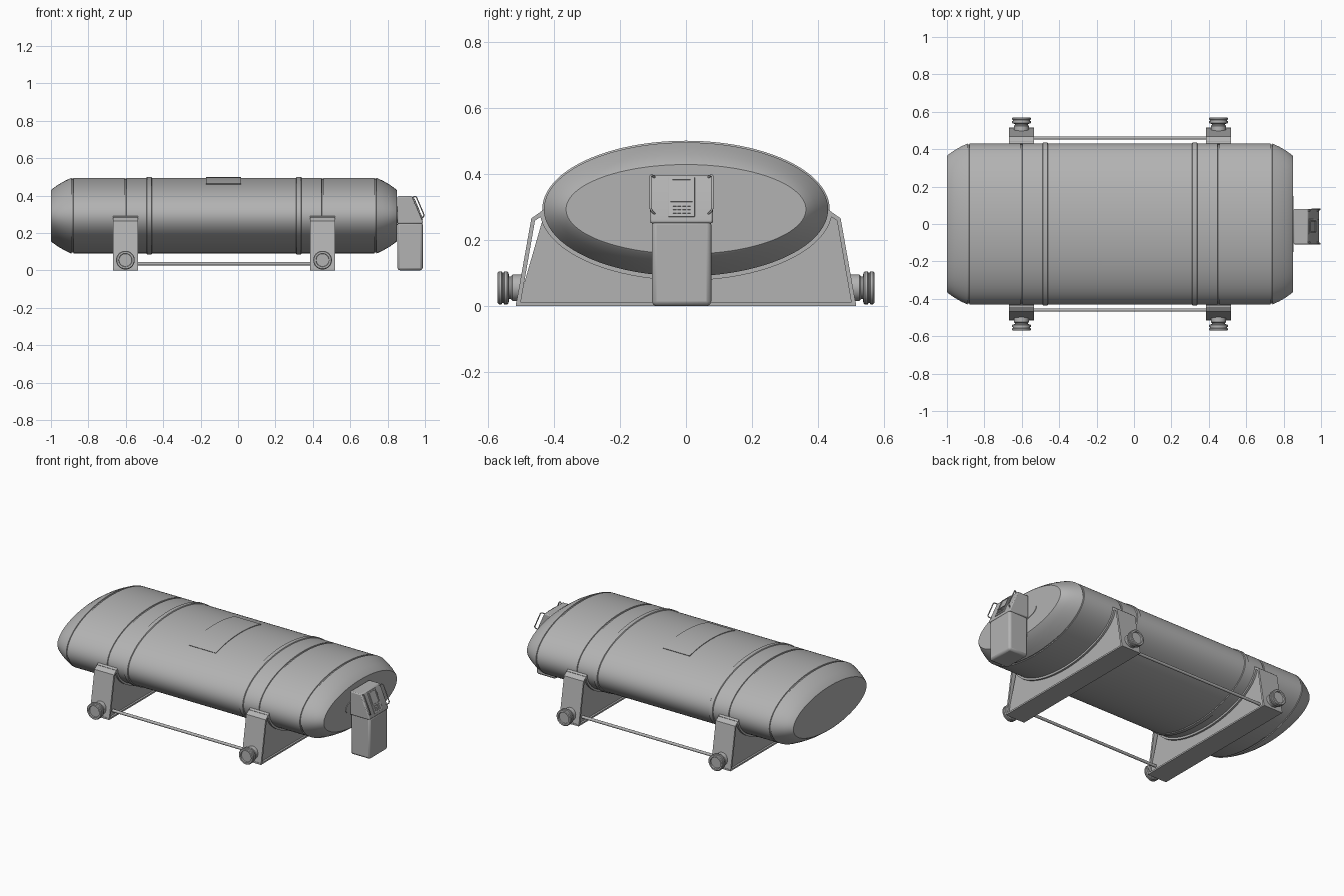
import bpy, bmesh, math
from mathutils import Matrix, Vector

cube = bpy.data.objects.get("Cube")
if cube:
    bpy.data.objects.remove(cube, do_unlink=True)

grey = bpy.data.materials.new("mid grey")
grey.use_nodes = True
GREY = (0.45, 0.45, 0.45, 1)
grey.diffuse_color = GREY
grey.node_tree.nodes["Principled BSDF"].inputs["Base Color"].default_value = GREY

CZ, RY, RZ = 0.2925, 0.43, 0.2025      # tank axis height and half axes
SADDLES = (-0.602, 0.452)


def finish(name, bm, bevel=0, segments=2):
    bmesh.ops.recalc_face_normals(bm, faces=bm.faces)
    me = bpy.data.meshes.new(name)
    bm.to_mesh(me)
    bm.free()
    me.materials.append(grey)
    ob = bpy.data.objects.new(name, me)
    bpy.context.collection.objects.link(ob)
    if bevel:
        mod = ob.modifiers.new("bevel", "BEVEL")
        mod.width, mod.segments, mod.limit_method = bevel, segments, "ANGLE"
    bpy.ops.object.select_all(action="DESELECT")
    ob.select_set(True)
    bpy.context.view_layer.objects.active = ob
    bpy.ops.object.shade_smooth_by_angle(angle=math.radians(25))
    return ob


def prism(name, pts, start, end, axis="x", bevel=0):
    """Extrude a profile along x (points y, z) or along y (points x, z)."""
    bm = bmesh.new()
    place = (lambda p, t: (t, p[0], p[1])) if axis == "x" else (lambda p, t: (p[0], t, p[1]))
    a = [bm.verts.new(place(p, start)) for p in pts]
    b = [bm.verts.new(place(p, end)) for p in pts]
    bm.faces.new(a)
    bm.faces.new(b[::-1])
    for i in range(len(pts)):
        j = (i + 1) % len(pts)
        bm.faces.new((a[i], a[j], b[j], b[i]))
    return finish(name, bm, bevel)


def box(name, lo, hi, bevel=0, frame=Matrix()):
    bm = bmesh.new()
    lo, hi = Vector(lo), Vector(hi)
    m = frame @ Matrix.Translation((lo + hi) / 2) @ Matrix.Diagonal((*(hi - lo), 1))
    bmesh.ops.create_cube(bm, size=1, matrix=m)
    return finish(name, bm, bevel)


def lathe(name, rings, point, n=32):
    """Skin closed rings given as (position, size), with capped ends."""
    bm = bmesh.new()
    loops = [[bm.verts.new(point(p, r, math.tau * k / n)) for k in range(n)] for p, r in rings]
    for a, b in zip(loops, loops[1:]):
        for i in range(n):
            j = (i + 1) % n
            bm.faces.new((a[i], a[j], b[j], b[i]))
    bm.faces.new(loops[0])
    bm.faces.new(loops[-1])
    return finish(name, bm)


def ellipse(d, a):
    return ((RY + d) * math.cos(a), CZ + (RZ + d) * math.sin(a))


def arc(d, a0, a1, n=40):
    return [ellipse(d, math.radians(a0 + (a1 - a0) * i / n)) for i in range(n + 1)]


# Tank shell: domed shoulders, weld grooves and two raised bands
rings = [(-1, -0.067), (-0.995, -0.061), (-0.96, -0.036), (-0.925, -0.016)]
for x in (-0.885, -0.602, 0.452, 0.735):
    rings += [(x - 0.006, 0), (x - 0.004, -0.005), (x + 0.004, -0.005), (x + 0.006, 0)]
for x in (-0.475, 0.325):
    rings += [(x - 0.015, 0), (x - 0.012, 0.005), (x + 0.012, 0.005), (x + 0.015, 0)]
rings += [(0.775, -0.016), (0.81, -0.036), (0.845, -0.061), (0.85, -0.067)]
rings.sort()
lathe("tank_shell", rings, lambda x, d, a: (x, *ellipse(d, a)), 96)

# Oval plates on both tank ends
for name, x0, x1 in (("right_end_plate", -1, -0.998), ("left_end_plate", 0.848, 0.853)):
    lathe(name, [(x0, 1), (x1, 1)],
          lambda x, r, a: (x, 0.15 * math.cos(a), CZ + 0.05 * math.sin(a)), 48)

# Curved access hatch on top of the tank
hatch_a0 = math.degrees(math.acos(0.205 / RY))
hatch_a1 = math.degrees(math.acos(-0.24 / RY))
prism("top_hatch", arc(0.004, hatch_a0, hatch_a1) + arc(-0.004, hatch_a1, hatch_a0), -0.17, 0.015)

# Saddles: web, flanges and a curved wear pad under the tank
for side, x in zip(("right", "left"), SADDLES):
    w = 0.0675
    web = [(-0.508, 0.005), (0.508, 0.005), (0.462, 0.262), (0.426, 0.285)]
    prism(side + "_saddle_web", web + arc(-0.003, -2, -178), x - w + 0.012, x + w - 0.012)
    prism(side + "_saddle_pad", arc(0.013, -178, -2) + arc(-0.003, -2, -178), x - w, x + w)
    box(side + "_saddle_base", (x - w, -0.515, 0), (x + w, 0.515, 0.01))
    for s, end in ((-1, "front"), (1, "back")):
        flange = [(0.515, 0), (0.468, 0.265), (0.43, 0.292), (0.425, 0.28), (0.457, 0.258), (0.502, 0)]
        prism(f"{side}_{end}_saddle_flange", [(s * y, z) for y, z in flange], x - w, x + w)
        # Flanged round port on the saddle foot
        port = [(0.49, 0.04), (0.525, 0.04), (0.53, 0.034), (0.535, 0.034), (0.537, 0.046),
                (0.541, 0.05), (0.55, 0.05), (0.552, 0.046), (0.556, 0.046), (0.558, 0.05),
                (0.566, 0.05), (0.57, 0.046), (0.57, 0.036), (0.562, 0.034)]
        lathe(f"{side}_{end}_port", port,
              lambda y, r, a: (x + r * math.cos(a), s * y, 0.055 + r * math.sin(a)))

# Tie rods between the saddles
for s, end in ((-1, "front"), (1, "back")):
    lathe(end + "_tie_rod", [(SADDLES[0], 0.009), (SADDLES[1], 0.009)],
          lambda x, r, a: (x, s * 0.46 + r * math.cos(a), 0.036 + r * math.sin(a)), 16)

# Control pedestal: column and sloped head
PY = -0.0135
box("pedestal_column", (0.853, PY - 0.09, 0), (0.988, PY + 0.09, 0.26), 0.014)
head = [(0.853, 0.25), (0.988, 0.25), (0.988, 0.262), (0.93, 0.397), (0.853, 0.397)]
prism("pedestal_head", head, PY - 0.095, PY + 0.095, "y", 0.006)

# Frame on the sloped face: local x along the width, y up the slope, z outward
up = Vector((0.93 - 0.988, 0, 0.397 - 0.262)).normalized()
across = Vector((0, 1, 0))
slope = Matrix((across, up, across.cross(up))).transposed().to_4x4()
slope.translation = ((0.93 + 0.988) / 2, PY, (0.397 + 0.262) / 2)


def bar(name, pts, r):
    cu = bpy.data.curves.new(name, "CURVE")
    cu.dimensions, cu.bevel_depth, cu.bevel_resolution, cu.use_fill_caps = "3D", r, 2, True
    sp = cu.splines.new("POLY")
    sp.points.add(len(pts) - 1)
    for p, q in zip(sp.points, pts):
        p.co = (*(slope @ Vector(q)), 1)
    cu.materials.append(grey)
    ob = bpy.data.objects.new(name, cu)
    bpy.context.collection.objects.link(ob)


# Panel, screen surround and keypad
box("control_panel", (-0.04, -0.066, -0.002), (0.04, 0.066, 0.004), 0.002, slope)
for s, side in ((-1, "front"), (1, "back")):
    box(f"screen_{side}_edge", (s * 0.03 - 0.003, -0.018, 0.003), (s * 0.03 + 0.003, 0.058, 0.008), 0, slope)
for y, part in ((-0.018, "bottom"), (0.054, "top")):
    box(f"screen_{part}_edge", (-0.033, y, 0.003), (0.033, y + 0.004, 0.008), 0, slope)
for row in range(3):
    for col in range(4):
        kx, ky = -0.026 + col * 0.0145, -0.056 + row * 0.012
        box(f"key_{row}_{col}", (kx, ky, 0.003), (kx + 0.01, ky + 0.008, 0.007), 0, slope)

# Grab handles either side of the panel
for s, side in ((-1, "front"), (1, "back")):
    bar(side + "_grab_handle",
        [(s * 0.08, 0.066, -0.005), (s * 0.09, 0.066, 0.014), (s * 0.094, 0.06, 0.02),
         (s * 0.094, -0.044, 0.02), (s * 0.09, -0.052, 0.014), (s * 0.08, -0.054, -0.005)], 0.0035)
